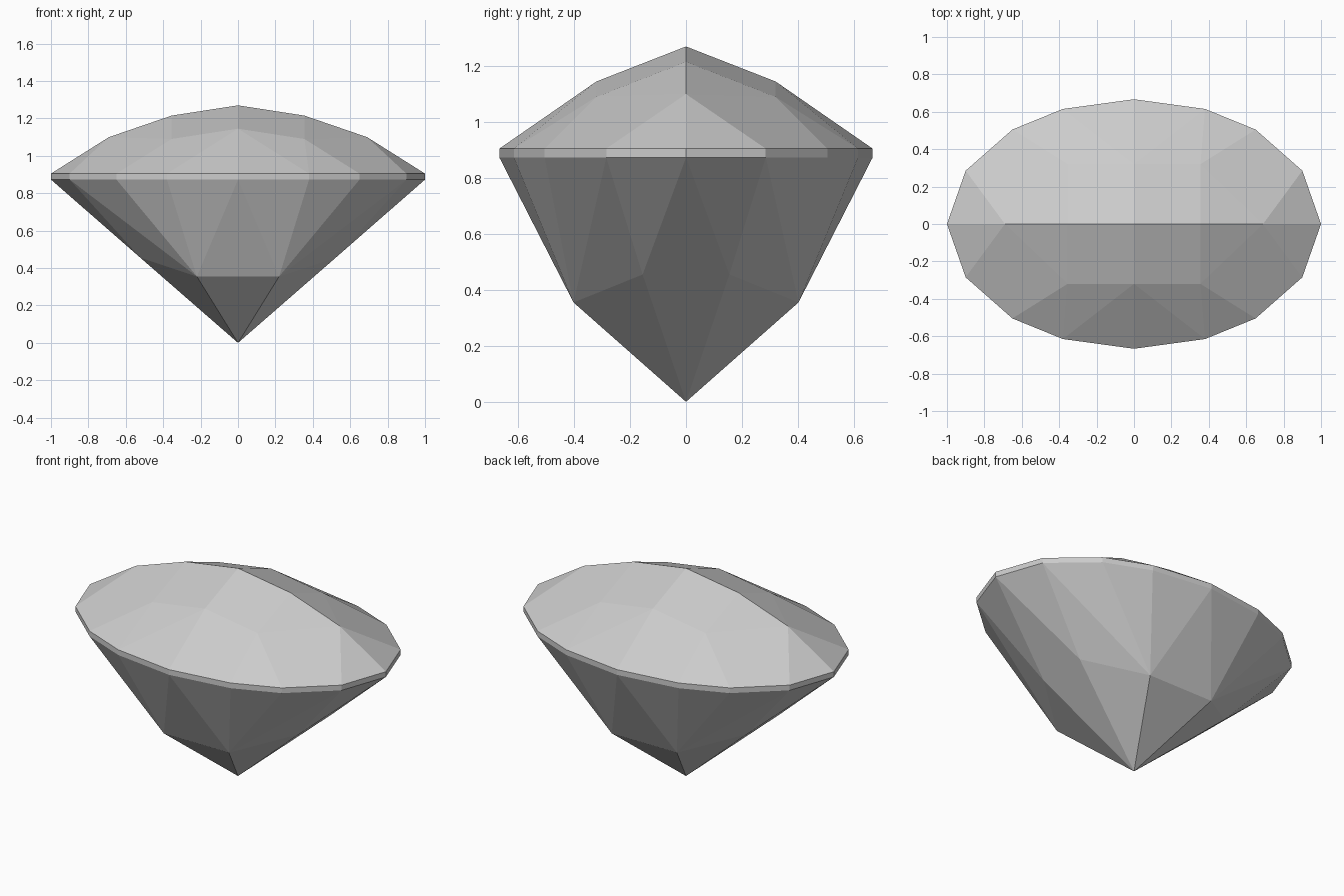
import bpy
import bmesh
import math

cube = bpy.data.objects.get("Cube")
if cube:
    bpy.data.objects.remove(cube, do_unlink=True)

# Single pale grey stone
stone = bpy.data.materials.new("pale_grey_stone")
stone.use_nodes = True
colour = (0.6, 0.6, 0.6, 1.0)
stone.diffuse_color = colour
stone.node_tree.nodes["Principled BSDF"].inputs["Base Color"].default_value = colour


def mirrored(x, y, z):
    """The point repeated in all four quadrants, without duplicates."""
    return {(sx * x, sy * y, z) for sx in (-1, 1) for sy in (-1, 1)}


corners = set()

# Girdle: two equal oval rims with a thin band between
rim = [(1, 0), (0.9, 0.285), (0.65, 0.505), (0.38, 0.615), (0, 0.667)]
for z in (0.873, 0.905):
    for x, y in rim:
        corners |= mirrored(x, y, z)

# Crown: long central ridge and the shoulder corners beside it
crown = [(0, 0, 1.27), (0.355, 0, 1.215), (0.69, 0, 1.1),
         (0, 0.32, 1.145), (0.355, 0.32, 1.09)]

# Pavilion: bottom point and a ring of eight corners above it
pavilion = [(0, 0, 0), (0.22, 0.402, 0.355), (0.522, 0.155, 0.455)]

for point in crown + pavilion:
    corners |= mirrored(*point)

# The cut stone is convex, so its facets are the hull of its corners
bm = bmesh.new()
for corner in sorted(corners):
    bm.verts.new(corner)
bmesh.ops.remove_doubles(bm, verts=bm.verts, dist=0.0001)
bmesh.ops.convex_hull(bm, input=bm.verts)
bmesh.ops.dissolve_limit(bm, angle_limit=math.radians(0.8),
                         verts=bm.verts, edges=bm.edges)
bmesh.ops.recalc_face_normals(bm, faces=bm.faces)

mesh = bpy.data.meshes.new("gemstone")
bm.to_mesh(mesh)
bm.free()
mesh.materials.append(stone)
gemstone = bpy.data.objects.new("gemstone", mesh)
bpy.context.collection.objects.link(gemstone)
